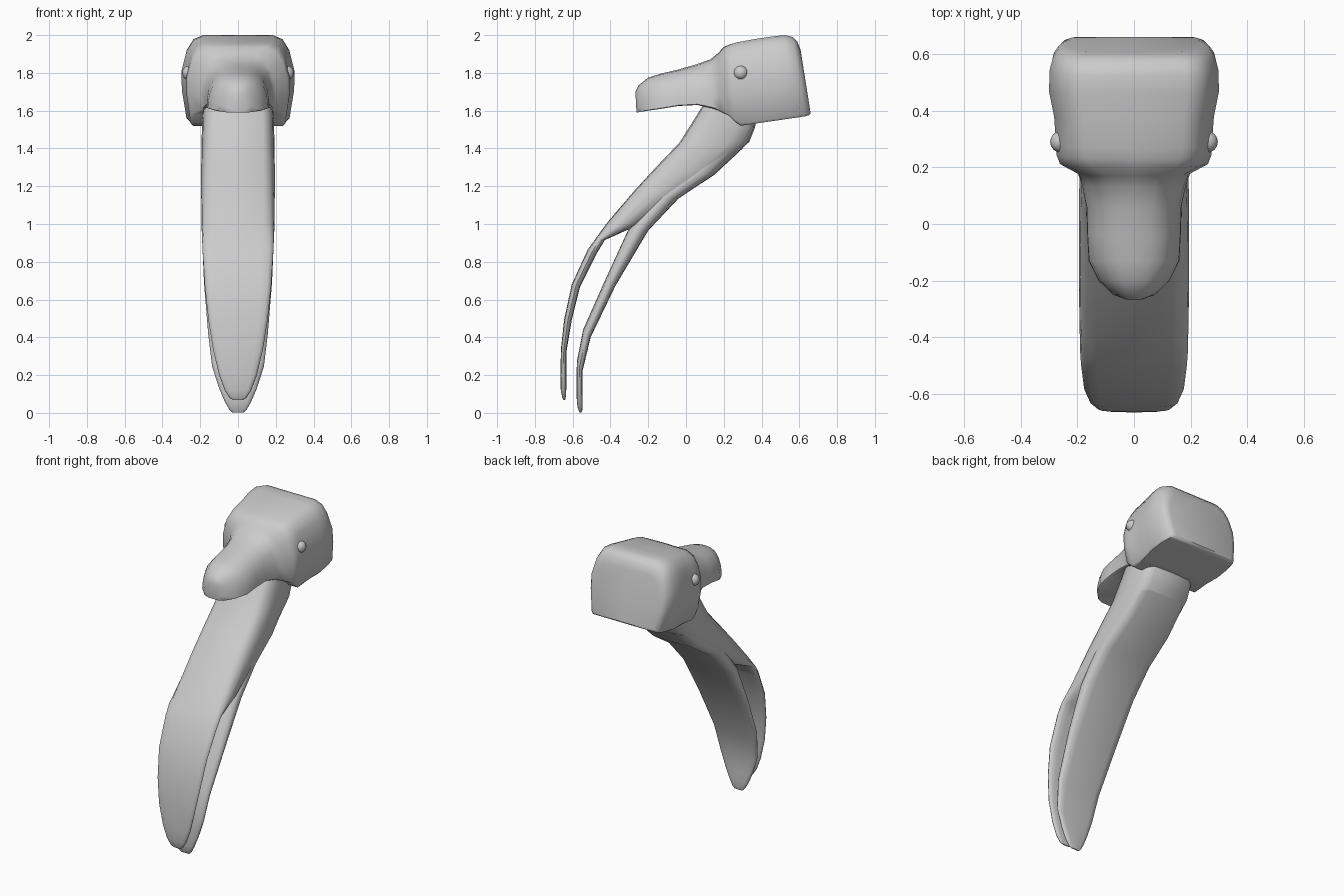
import bpy, bmesh, math
from mathutils import Vector


def loft(name, sections, angle=45):
    """sections: (front/top (y,z), back/bottom (y,z), half width, half profile [(u,v)])"""
    bm = bmesh.new()
    rings = []
    for a, b, w, prof in sections:
        full = prof + [(-u, v) for u, v in reversed(prof[1:-1])]
        a, b = Vector((0, *a)), Vector((0, *b))
        rings.append([bm.verts.new(b.lerp(a, v) + Vector((u * w, 0, 0))) for u, v in full])
    n = len(rings[0])
    for r, s in zip(rings, rings[1:]):
        for i in range(n):
            bm.faces.new((r[i], r[(i + 1) % n], s[(i + 1) % n], s[i]))
    bm.faces.new(rings[0])
    bm.faces.new(rings[-1])
    bmesh.ops.recalc_face_normals(bm, faces=bm.faces)
    me = bpy.data.meshes.new(name)
    bm.to_mesh(me)
    bm.free()
    ob = bpy.data.objects.new(name, me)
    bpy.context.collection.objects.link(ob)
    smooth(ob, angle)
    return ob


def smooth(ob, angle):
    bpy.ops.object.select_all(action='DESELECT')
    ob.select_set(True)
    bpy.context.view_layer.objects.active = ob
    bpy.ops.object.shade_smooth_by_angle(angle=math.radians(angle))


# Half cross-sections, top centre to bottom centre
snout = [(0, 1), (.35, .97), (.63, .86), (.83, .66), (.94, .42), (.99, .2), (1, .02), (.95, 0), (0, 0)]
skull = [(0, 1), (.62, 1), (.79, .95), (.91, .82), (1, .58), (.99, .36), (.91, .03), (.87, 0), (0, 0)]
slab = [(0, 1), (.7, .98), (.88, .9), (.97, .72), (1, .5), (.97, .28), (.88, .1), (.7, .02), (0, 0)]


def mix(t):
    return [(p[0] + (q[0] - p[0]) * t, p[1] + (q[1] - p[1]) * t) for p, q in zip(snout, skull)]


# Head with short snout and boxy skull
head = [
    ((-.268, 1.70), (-.262, 1.59), .035, .2),
    ((-.25, 1.735), (-.25, 1.592), .075, .1),
    ((-.20, 1.775), (-.20, 1.60), .125, 0),
    ((-.13, 1.797), (-.13, 1.61), .16, 0),
    ((-.04, 1.818), (-.04, 1.625), .165, 0),
    ((.055, 1.845), (.06, 1.63), .168, 0),
    ((.13, 1.872), (.14, 1.612), .185, .2),
    ((.17, 1.905), (.18, 1.597), .20, .4),
    ((.20, 1.937), (.225, 1.575), .265, .75),
    ((.23, 1.95), (.26, 1.54), .275, .9),
    ((.27, 1.962), (.29, 1.52), .275, 1),
    ((.37, 1.98), (.39, 1.535), .282, 1),
    ((.46, 1.993), (.48, 1.548), .30, 1),
    ((.525, 2.0), (.57, 1.561), .298, 1),
    ((.565, 1.99), (.63, 1.57), .285, 1),
    ((.59, 1.965), (.652, 1.576), .268, 1),
    ((.607, 1.92), (.66, 1.585), .24, 1),
]
loft("head", [(a, b, w, mix(t)) for a, b, w, t in head])

# Neck running down into the front bill blade
upper = [
    ((.12, 1.68), (.38, 1.60), .185),
    ((.06, 1.58), (.365, 1.51), .19),
    ((-.035, 1.43), (.335, 1.435), .193),
    ((-.15, 1.31), (.15, 1.265), .195),
    ((-.27, 1.18), (.0, 1.165), .195),
    ((-.415, 1.01), (-.24, 1.00), .193),
    ((-.48, .92), (-.43, .915), .19),
    ((-.52, .865), (-.475, .84), .187),
    ((-.605, .68), (-.56, .67), .176),
    ((-.645, .495), (-.605, .49), .157),
    ((-.662, .34), (-.632, .33), .132),
    ((-.665, .20), (-.633, .20), .10),
    ((-.663, .12), (-.634, .12), .07),
    ((-.655, .08), (-.637, .08), .045),
    ((-.648, .067), (-.64, .067), .025),
]
loft("neck_and_front_blade", [(a, b, w, slab) for a, b, w in upper])

# Rear bill blade, its root buried in the neck
lower = [
    ((.05, 1.36), (.30, 1.40), .18),
    ((-.03, 1.27), (.152, 1.262), .19),
    ((-.18, 1.14), (-.04, 1.135), .193),
    ((-.31, .96), (-.20, .965), .192),
    ((-.425, .71), (-.375, .67), .18),
    ((-.545, .44), (-.505, .40), .158),
    ((-.578, .27), (-.548, .22), .137),
    ((-.58, .13), (-.548, .13), .10),
    ((-.578, .06), (-.548, .06), .07),
    ((-.572, .02), (-.549, .015), .046),
    ((-.563, .003), (-.553, .001), .03),
]
loft("rear_blade", [(a, b, w, slab) for a, b, w in lower])

# Eyes
for side, label in ((-1, "left"), (1, "right")):
    bpy.ops.mesh.primitive_uv_sphere_add(segments=16, ring_count=10, radius=.038,
                                         location=(side * .258, .29, 1.8))
    eye = bpy.context.object
    eye.name = label + "_eye"
    smooth(eye, 60)
